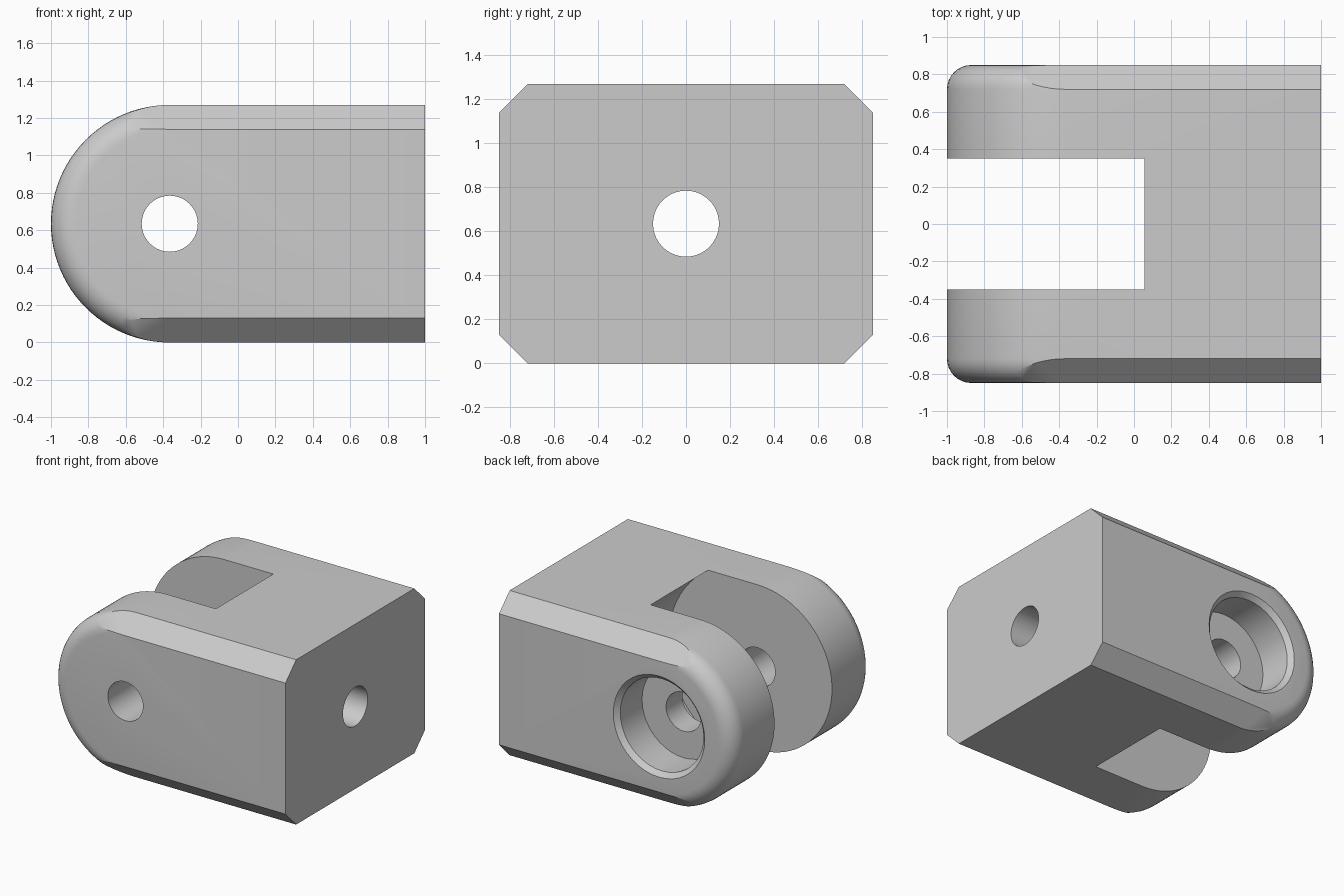
import bpy, bmesh
from math import sin, cos, pi, radians, sqrt
from mathutils import Vector

cube = bpy.data.objects.get("Cube")
if cube:
    bpy.data.objects.remove(cube, do_unlink=True)

HALF_WIDTH, RADIUS, FILLET = 0.85, 0.635, 0.13
PIN_X, MID_Z = -0.365, 0.635

steel = bpy.data.materials.new("plain grey")
steel.use_nodes = True
steel.diffuse_color = (0.6, 0.6, 0.6, 1)
steel.node_tree.nodes["Principled BSDF"].inputs["Base Color"].default_value = (0.6, 0.6, 0.6, 1)


def loft(name, loops):
    """Skin a list of closed loops and cap both ends."""
    bm = bmesh.new()
    rings = [[bm.verts.new(p) for p in loop] for loop in loops]
    n = len(rings[0])
    for a, b in zip(rings, rings[1:]):
        for i in range(n):
            j = (i + 1) % n
            bm.faces.new((a[i], a[j], b[j], b[i]))
    bm.faces.new(rings[0])
    bm.faces.new(rings[-1])
    bmesh.ops.recalc_face_normals(bm, faces=bm.faces)
    mesh = bpy.data.meshes.new(name)
    bm.to_mesh(mesh)
    bm.free()
    mesh.materials.append(steel)
    obj = bpy.data.objects.new(name, mesh)
    bpy.context.collection.objects.link(obj)
    return obj


def lathe(name, profile, along, segments):
    """Turn (radius, position) pairs about the pin axis (y) or rod axis (x)."""
    loops = []
    for r, t in profile:
        ring = []
        for k in range(segments):
            a = 2 * pi * k / segments
            u, v = r * cos(a), r * sin(a)
            ring.append((PIN_X + u, t, MID_Z + v) if along == "y" else (t, u, MID_Z + v))
        loops.append(ring)
    return loft(name, loops)


def outline(y, inset):
    """Side outline: straight to the right, half round at the pin end."""
    r = RADIUS - inset
    arc = [(PIN_X - r * sin(pi * k / 48), y, MID_Z + r * cos(pi * k / 48)) for k in range(49)]
    return [(1, y, MID_Z + r)] + arc + [(1, y, MID_Z - r)]


# Body with a rounded rim on both sides
half = []
for i in range(9):
    a = pi / 2 * i / 8
    half.append((HALF_WIDTH - FILLET + FILLET * cos(a), FILLET * (1 - sin(a))))
stations = [(-y, d) for y, d in half] + half[::-1]
body = loft("clevis_body", [outline(y, d) for y, d in stations])

# Cutters: fork slot, stepped pin hole, rod hole
cutters = [
    lathe("slot_cutter", [(1.2 * RADIUS, -0.35), (1.2 * RADIUS, 0.35)], "y", 96),
    lathe("pin_hole_cutter", [(0.15, -1), (0.15, 0.55), (0.355, 0.55),
                              (0.355, 0.815), (0.455, 0.915)], "y", 40),
    lathe("rod_hole_cutter", [(0.15, 0), (0.15, 1.2)], "x", 40),
]

# Cutters: long corner chamfers
for sy in (-1, 1):
    for sz in (-1, 1):
        middle = Vector((0, sy * (HALF_WIDTH - FILLET / 2), MID_Z + sz * (RADIUS - FILLET / 2)))
        out = Vector((0, sy, sz)) / sqrt(2)
        side = Vector((0, -sz, sy)) / sqrt(2)
        square = [middle + side * s + out * o
                  for s, o in ((-0.3, 0), (0.3, 0), (0.3, 0.4), (-0.3, 0.4))]
        cutters.append(loft("chamfer_cutter", [[p + Vector((x, 0, 0)) for p in square]
                                               for x in (-1.3, 1.3)]))

bpy.ops.object.select_all(action="DESELECT")
bpy.context.view_layer.objects.active = body
body.select_set(True)
for cutter in cutters:
    cutter.hide_render = True
    mod = body.modifiers.new("cut", "BOOLEAN")
    mod.operation = "DIFFERENCE"
    mod.solver = "EXACT"
    mod.object = cutter
    bpy.ops.object.modifier_apply(modifier=mod.name)
for cutter in cutters:
    bpy.data.objects.remove(cutter, do_unlink=True)

bpy.ops.object.shade_smooth_by_angle(angle=radians(25))
